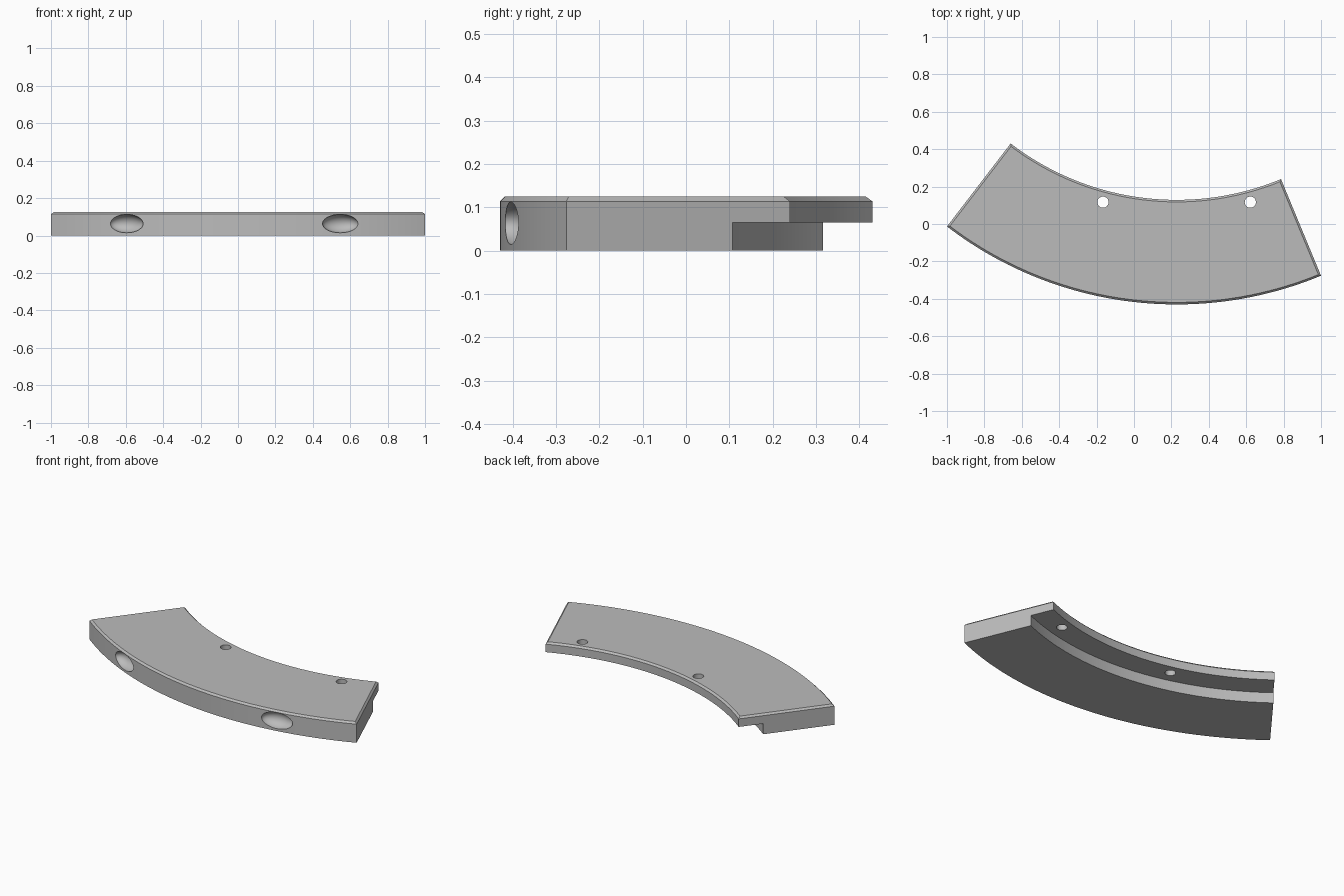
import bpy, bmesh
from math import sin, cos, radians
from mathutils import Vector, Matrix

if "Cube" in bpy.data.objects:
    bpy.data.objects.remove(bpy.data.objects["Cube"])

CENTRE = Vector((0.228, 1.587, 0))
INNER, STEP, OUTER = 1.458, 1.601, 2.017
HEIGHT, LEDGE, CHAMFER = 0.125, 0.065, 0.011
START, END, SEGMENTS = -37.5, 22.5, 60

grey = bpy.data.materials.new("plain_grey")
grey.use_nodes = True
grey.diffuse_color = (0.5, 0.5, 0.5, 1)
grey.node_tree.nodes["Principled BSDF"].inputs["Base Color"].default_value = (0.5, 0.5, 0.5, 1)


def polar(radius, degrees, z):
    """Point on the arc, measured from the front (-y) direction."""
    a = radians(degrees)
    return CENTRE + Vector((radius * sin(a), -radius * cos(a), z))


def make_object(name, bm):
    bmesh.ops.recalc_face_normals(bm, faces=bm.faces)
    mesh = bpy.data.meshes.new(name)
    bm.to_mesh(mesh)
    bm.free()
    mesh.materials.append(grey)
    obj = bpy.data.objects.new(name, mesh)
    bpy.context.collection.objects.link(obj)
    return obj


# Curved slab: stepped cross-section swept along the arc
profile = [(OUTER, 0), (OUTER, HEIGHT), (INNER, HEIGHT),
           (INNER, LEDGE), (STEP, LEDGE), (STEP, 0)]
bm = bmesh.new()
rings = []
for i in range(SEGMENTS + 1):
    angle = START + (END - START) * i / SEGMENTS
    rings.append([bm.verts.new(polar(r, angle, z)) for r, z in profile])
for a, b in zip(rings, rings[1:]):
    for j in range(len(profile)):
        k = (j + 1) % len(profile)
        bm.faces.new((a[j], a[k], b[k], b[j]))
bm.faces.new(rings[0])
bm.faces.new(rings[-1])
bmesh.ops.recalc_face_normals(bm, faces=bm.faces)

# Chamfer around the top rim
rim = [e for e in bm.edges
       if all(v.co.z > HEIGHT - 0.001 for v in e.verts)
       and any(abs(f.normal.z) < 0.5 for f in e.link_faces)]
bmesh.ops.bevel(bm, geom=rim, offset=CHAMFER, segments=1, affect='EDGES')
slab = make_object("curved_slab", bm)

# Cutters: screw holes through the ledge and oval dimples in the outer wall
cutters = []
for angle in (-15, 15):
    bm = bmesh.new()
    bmesh.ops.create_cone(bm, cap_ends=True, segments=32, radius1=0.03, radius2=0.03,
                          depth=0.4, matrix=Matrix.Translation(polar(1.522, angle, 0.06)))
    cutters.append(make_object("screw_hole_cutter", bm))
for angle in (-24.1, 9.1):
    bm = bmesh.new()
    place = (Matrix.Translation(polar(OUTER, angle, 0.0635))
             @ Matrix.Rotation(radians(angle), 4, 'Z')
             @ Matrix.Diagonal((0.096, 0.055, 0.049, 1)))
    bmesh.ops.create_uvsphere(bm, u_segments=48, v_segments=24, radius=1, matrix=place)
    cutters.append(make_object("dimple_cutter", bm))

bpy.context.view_layer.objects.active = slab
for cutter in cutters:
    cutter.hide_render = True
    mod = slab.modifiers.new("cut", 'BOOLEAN')
    mod.operation = 'DIFFERENCE'
    mod.solver = 'EXACT'
    mod.object = cutter
    bpy.ops.object.modifier_apply(modifier=mod.name)
    bpy.data.objects.remove(cutter)

# Smooth the curved walls, keep the edges crisp
bpy.ops.object.select_all(action='DESELECT')
slab.select_set(True)
bpy.ops.object.shade_smooth_by_angle(angle=radians(25))
